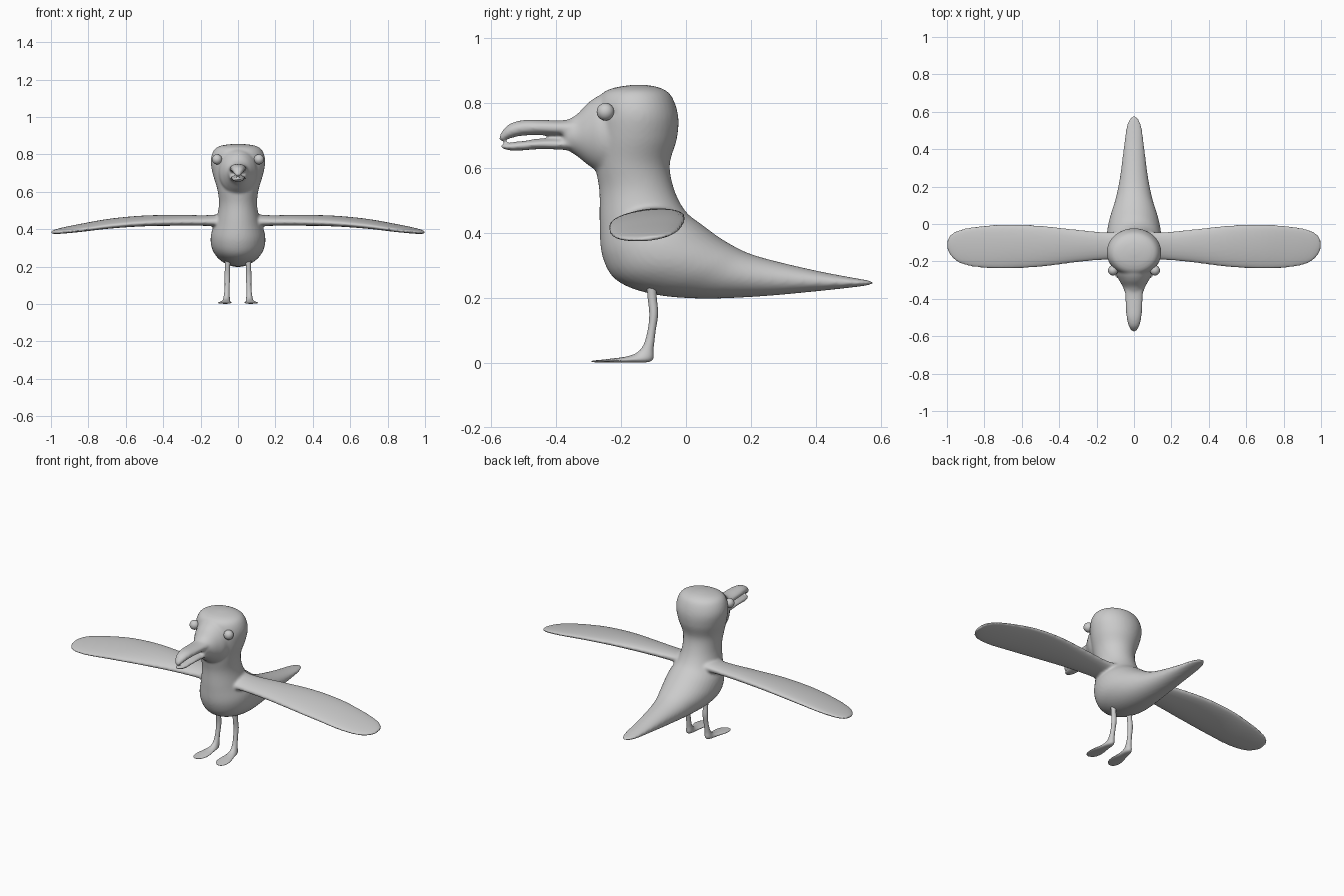
import bpy, bmesh, math
from mathutils import Vector


def spline(p0, p1, p2, p3, t):
    return 0.5 * (2 * p1 + (p2 - p0) * t + (2 * p0 - 5 * p1 + 4 * p2 - p3) * t * t
                  + (3 * p1 - p0 - 3 * p2 + p3) * t ** 3)


def loft(bm, rings, sides=40, steps=5):
    """Smooth skin through elliptical rings given as (centre, axis a, axis b)."""
    rings = [[Vector(v) for v in r] for r in rings]
    dense, last = [], len(rings) - 1
    for i in range(last):
        quad = [rings[max(0, min(last, i + k))] for k in (-1, 0, 1, 2)]
        for s in range(steps):
            dense.append([spline(*(r[c] for r in quad), s / steps) for c in range(3)])
    dense.append(rings[-1])
    loops = []
    for c, a, b in dense:
        angs = [2 * math.pi * k / sides for k in range(sides)]
        loops.append([bm.verts.new(c + a * math.cos(t) + b * math.sin(t)) for t in angs])
    faces = [bm.faces.new(loops[0]), bm.faces.new(loops[-1])]
    for l0, l1 in zip(loops, loops[1:]):
        for k in range(sides):
            j = (k + 1) % sides
            faces.append(bm.faces.new((l0[k], l0[j], l1[j], l1[k])))
    bmesh.ops.recalc_face_normals(bm, faces=faces)


def side_rings(rows):
    """Rows: front y, front z, back y, back z, half width, centre x."""
    return [((x, (fy + by) / 2, (fz + bz) / 2), (0, (fy - by) / 2, (fz - bz) / 2), (w, 0, 0))
            for fy, fz, by, bz, w, x in rows]


def make_object(name, bm):
    mesh = bpy.data.meshes.new(name)
    bm.to_mesh(mesh)
    bm.free()
    for p in mesh.polygons:
        p.use_smooth = True
    ob = bpy.data.objects.new(name, mesh)
    bpy.context.collection.objects.link(ob)
    return ob


def eye_ball(name, x, radius, scale):
    bm = bmesh.new()
    for s in (-1, 1):
        geo = bmesh.ops.create_uvsphere(bm, u_segments=24, v_segments=16, radius=radius)
        bmesh.ops.scale(bm, vec=scale, verts=geo["verts"])
        bmesh.ops.translate(bm, vec=(s * x, -0.248, 0.773), verts=geo["verts"])
    return make_object(name, bm)


bird = bmesh.new()

# head, neck, body and tail along one bending spine
loft(bird, side_rings([
    (-0.165, 0.856, -0.125, 0.856, 0.02, 0),
    (-0.225, 0.846, -0.08, 0.847, 0.09, 0),
    (-0.262, 0.825, -0.045, 0.822, 0.128, 0),
    (-0.28, 0.775, -0.024, 0.76, 0.146, 0),
    (-0.285, 0.70, -0.028, 0.69, 0.135, 0),
    (-0.28, 0.61, -0.05, 0.61, 0.110, 0),
    (-0.267, 0.53, -0.035, 0.53, 0.102, 0),
    (-0.266, 0.43, 0.00, 0.465, 0.118, 0),
    (-0.258, 0.33, 0.05, 0.425, 0.143, 0),
    (-0.215, 0.255, 0.10, 0.388, 0.145, 0),
    (-0.11, 0.213, 0.15, 0.358, 0.128, 0),
    (0.04, 0.198, 0.20, 0.335, 0.100, 0),
    (0.22, 0.204, 0.28, 0.312, 0.075, 0),
    (0.39, 0.219, 0.41, 0.282, 0.056, 0),
    (0.51, 0.232, 0.515, 0.262, 0.042, 0),
    (0.56, 0.239, 0.56, 0.254, 0.025, 0),
    (0.578, 0.245, 0.578, 0.248, 0.006, 0)]))

# face tapering into the bill
loft(bird, side_rings([
    (-0.19, 0.84, -0.19, 0.57, 0.11, 0),
    (-0.26, 0.826, -0.26, 0.585, 0.10, 0),
    (-0.30, 0.802, -0.30, 0.608, 0.080, 0),
    (-0.335, 0.766, -0.335, 0.636, 0.060, 0),
    (-0.365, 0.748, -0.365, 0.655, 0.049, 0),
    (-0.375, 0.74, -0.375, 0.665, 0.040, 0)]))

# upper and lower bill
loft(bird, side_rings([
    (-0.31, 0.755, -0.31, 0.697, 0.052, 0),
    (-0.38, 0.747, -0.38, 0.699, 0.048, 0),
    (-0.44, 0.748, -0.44, 0.701, 0.045, 0),
    (-0.50, 0.748, -0.50, 0.700, 0.040, 0),
    (-0.545, 0.735, -0.54, 0.692, 0.030, 0),
    (-0.57, 0.708, -0.56, 0.684, 0.018, 0),
    (-0.577, 0.69, -0.573, 0.681, 0.006, 0)]))
loft(bird, side_rings([
    (-0.31, 0.690, -0.31, 0.65, 0.046, 0),
    (-0.38, 0.689, -0.38, 0.656, 0.043, 0),
    (-0.45, 0.688, -0.45, 0.658, 0.039, 0),
    (-0.52, 0.681, -0.52, 0.653, 0.032, 0),
    (-0.555, 0.675, -0.555, 0.656, 0.020, 0),
    (-0.572, 0.670, -0.572, 0.664, 0.006, 0)]))

# wings: x, leading y, trailing y, centre z, half thickness
wing = [(0.04, -0.205, -0.03, 0.445, 0.045), (0.11, -0.192, -0.043, 0.446, 0.032),
        (0.18, -0.193, -0.042, 0.446, 0.027), (0.32, -0.207, -0.028, 0.447, 0.027),
        (0.50, -0.23, -0.008, 0.444, 0.026), (0.68, -0.24, -0.001, 0.430, 0.023),
        (0.84, -0.233, -0.012, 0.407, 0.018), (0.94, -0.207, -0.032, 0.392, 0.013),
        (0.985, -0.165, -0.06, 0.385, 0.009), (1.0, -0.13, -0.09, 0.383, 0.005)]
for s in (-1, 1):
    loft(bird, [((s * x, (f + b) / 2, z), (0, (b - f) / 2, (b - f) * 0.055), (0, 0, t))
                for x, f, b, z, t in wing])
bird_body = make_object("bird_body", bird)

# eye sockets, then fuse and soften all body parts
cutter = eye_ball("eye_socket_cutter", 0.138, 0.036, (0.8, 1.05, 0.9))
cutter.hide_render = True
cutter.hide_viewport = True
fuse = bird_body.modifiers.new("fuse", 'REMESH')
fuse.mode, fuse.voxel_size, fuse.use_smooth_shade = 'VOXEL', 0.006, True
cut = bird_body.modifiers.new("sockets", 'BOOLEAN')
cut.operation, cut.object = 'DIFFERENCE', cutter
again = bird_body.modifiers.new("fuse_again", 'REMESH')
again.mode, again.voxel_size, again.use_smooth_shade = 'VOXEL', 0.006, True
soft = bird_body.modifiers.new("soften", 'SMOOTH')
soft.factor, soft.iterations = 0.5, 8

# eyes
eye_ball("eyes", 0.112, 0.027, (1, 1, 1))

# legs with flat webbed feet
leg = bmesh.new()
loft(leg, side_rings([
    (-0.122, 0.25, -0.092, 0.25, 0.017, 0.055),
    (-0.118, 0.20, -0.09, 0.20, 0.014, 0.056),
    (-0.113, 0.15, -0.086, 0.15, 0.015, 0.057),
    (-0.118, 0.10, -0.094, 0.095, 0.013, 0.058),
    (-0.131, 0.055, -0.100, 0.045, 0.015, 0.060),
    (-0.152, 0.031, -0.106, 0.006, 0.020, 0.062),
    (-0.185, 0.019, -0.165, 0.001, 0.027, 0.066),
    (-0.23, 0.013, -0.225, 0.001, 0.037, 0.070),
    (-0.265, 0.009, -0.265, 0.001, 0.032, 0.073),
    (-0.285, 0.007, -0.285, 0.002, 0.018, 0.076),
    (-0.291, 0.005, -0.291, 0.003, 0.005, 0.077)]), sides=20)
legs = make_object("legs", leg)
legs.modifiers.new("mirror", 'MIRROR')
